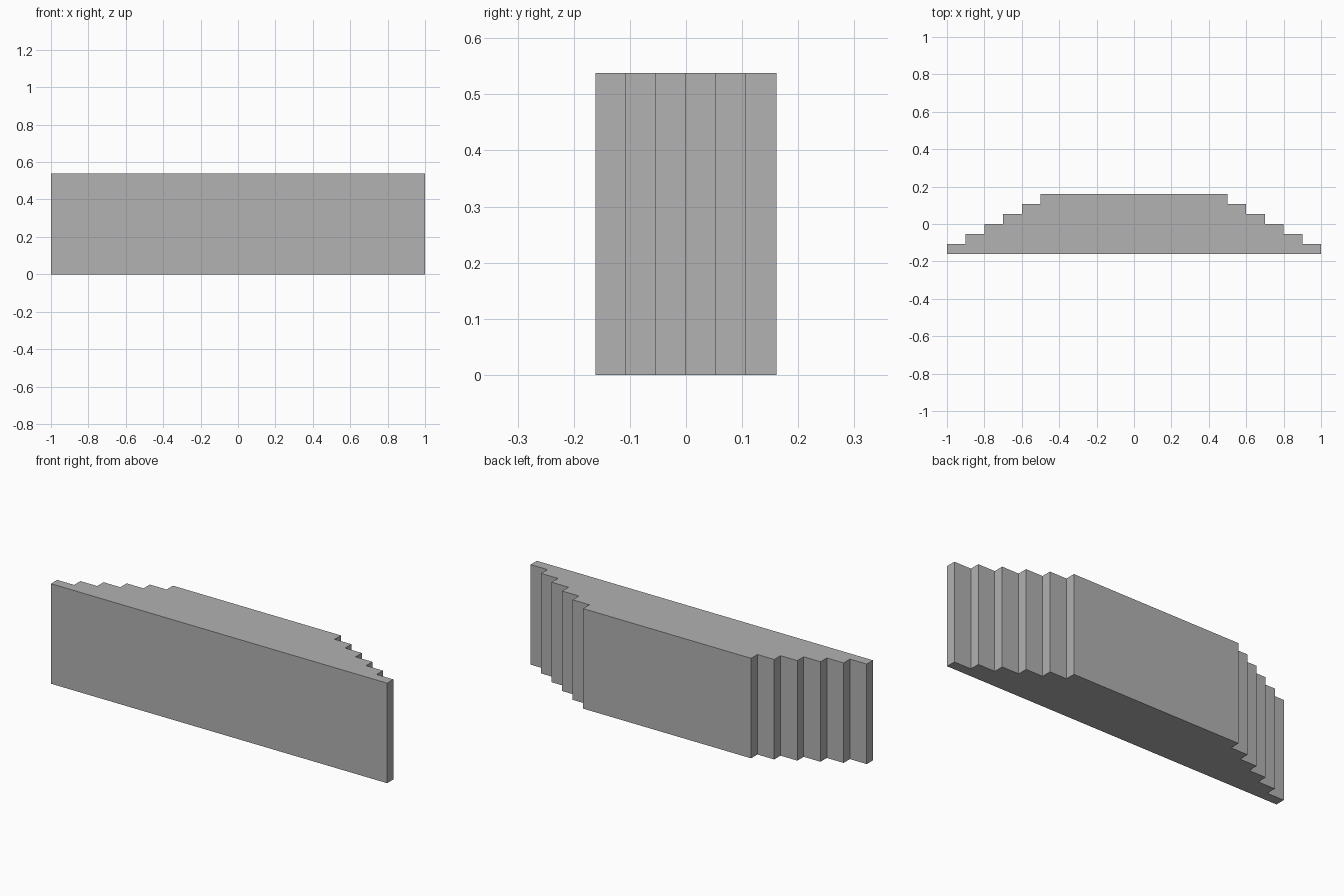
import bpy
import bmesh

cube = bpy.data.objects.get("Cube")
if cube:
    bpy.data.objects.remove(cube, do_unlink=True)

HEIGHT = 0.538
FRONT, BACK = -0.161, 0.161
STEPS = 6
TREAD = 0.1       # sideways width of each step
RISE = 0.0538     # depth of each step

# Flat grey material
grey = bpy.data.materials.new("plain_grey")
grey.use_nodes = True
colour = (0.445, 0.445, 0.445, 1)
grey.diffuse_color = colour
grey.node_tree.nodes["Principled BSDF"].inputs["Base Color"].default_value = colour

# Half outline: flat front, then steps climbing inward to the back
half = [(1, FRONT)]
for i in range(STEPS):
    x = 1 - i * TREAD
    y = BACK - (STEPS - 1 - i) * RISE
    if i:
        half.append((x, half[-1][1]))
    half.append((x, y))
outline = half + [(-x, y) for x, y in reversed(half)]

# Extrude the mirrored outline upward into the block
bm = bmesh.new()
base = bm.faces.new([bm.verts.new((x, y, 0)) for x, y in outline])
top = bmesh.ops.extrude_face_region(bm, geom=[base], use_keep_orig=True)
bmesh.ops.translate(bm, vec=(0, 0, HEIGHT),
                    verts=[g for g in top["geom"] if isinstance(g, bmesh.types.BMVert)])
bmesh.ops.recalc_face_normals(bm, faces=bm.faces)
mesh = bpy.data.meshes.new("stepped_block")
bm.to_mesh(mesh)
bm.free()
mesh.materials.append(grey)
block = bpy.data.objects.new("stepped_block", mesh)
bpy.context.collection.objects.link(block)
